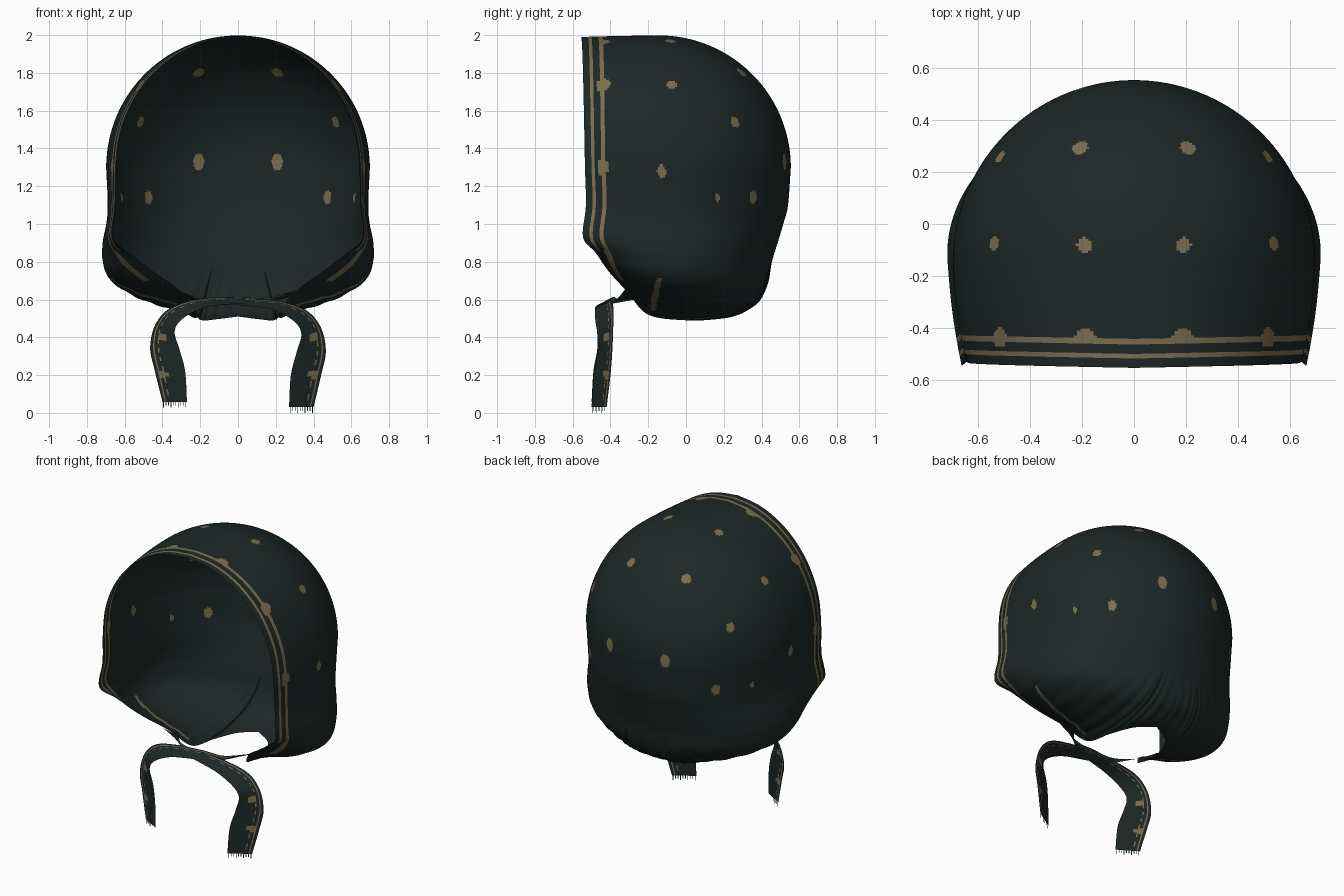
import bpy, math
from mathutils import Vector as V

if "Cube" in bpy.data.objects:
    bpy.data.objects.remove(bpy.data.objects["Cube"])


def material(name, rgb):
    m = bpy.data.materials.new(name)
    m.diffuse_color = (*rgb, 1)
    m.use_nodes = True
    m.node_tree.nodes["Principled BSDF"].inputs["Base Color"].default_value = m.diffuse_color
    return m


MATS = [material("dark_green_cloth", (0.0125, 0.0205, 0.020)),
        material("dull_gold_print", (0.20, 0.155, 0.080))]


def make_object(name, verts, faces, ids):
    me = bpy.data.meshes.new(name)
    me.from_pydata(verts, [], faces)
    for m in MATS:
        me.materials.append(m)
    me.polygons.foreach_set("material_index", ids)
    me.polygons.foreach_set("use_smooth", [True] * len(faces))
    me.validate()
    ob = bpy.data.objects.new(name, me)
    bpy.context.collection.objects.link(ob)
    return ob


def at_distances(pts, dists):
    """Points of a polyline at given distances along it."""
    acc = [0]
    for a, b in zip(pts, pts[1:]):
        acc.append(acc[-1] + (b - a).length)
    total, out, i = acc[-1], [], 0
    for d in dists(total):
        while i < len(pts) - 2 and acc[i + 1] < d:
            i += 1
        out.append(pts[i].lerp(pts[i + 1], (d - acc[i]) / max(acc[i + 1] - acc[i], 1e-9)))
    return out


def spline(ctrl, n, even=True):
    """Catmull-Rom curve through control points."""
    c = [V(p) for p in ctrl]
    c = [2 * c[0] - c[1]] + c + [2 * c[-1] - c[-2]]
    pts = []
    for i in range(1, len(c) - 2):
        a, b, d, e = c[i - 1:i + 3]
        for k in range(20):
            t = k / 20
            pts.append(0.5 * (2 * b + (d - a) * t + (2 * a - 5 * b + 4 * d - e) * t * t
                              + (3 * b - a - 3 * d + e) * t ** 3))
    pts.append(c[-2])
    if even:
        return at_distances(pts, lambda L: [L * k / n for k in range(n + 1)])
    return [pts[round(k * (len(pts) - 1) / n)] for k in range(n + 1)]


# ---- head covering: half-cylinder front, round back, gathered neck ----
C = V((0, -0.1, 1.2))
Y0 = -0.15
LOW = spline([(0.08, 0.0, 0.465), (0.28, 0.24, 0.50), (0.45, 0.34, 0.55), (0.58, 0.395, 0.60),
              (0.705, 0.435, 0.69), (0.735, 0.455, 0.80), (0.722, 0.485, 0.90), (0.697, 0.515, 1.0),
              (0.69, 0.54, 1.1), (0.70, 0.555, 1.3)], 180, False)
TABLE, j = [], 0
for k in range(201):  # even heights, for quick lookup
    z = 0.465 + 0.835 * k / 200
    while j < len(LOW) - 2 and LOW[j + 1].z < z:
        j += 1
    TABLE.append(LOW[j].lerp(LOW[j + 1], (z - LOW[j].z) / (LOW[j + 1].z - LOW[j].z)))


def inside(p):
    if p.z >= 2 or p.z <= 0.465:
        return False
    if p.z > 1.3:
        f = math.sqrt(1 - ((p.z - 1.3) / 0.7) ** 2)
        w, b = 0.70 * f, 0.705 * f
    else:
        q = (p.z - 0.465) / 0.835 * 200
        i = min(int(q), 199)
        r = TABLE[i].lerp(TABLE[i + 1], q - i)
        w, b = r.x, r.y - Y0
    d = p.y - Y0
    if d > 0:
        return (p.x / w) ** 2 + (d / b) ** 2 < 1
    return abs(p.x) < w * (1 - 0.06 * (d / 0.4) ** 2)


def surface(direction):
    lo, hi = 0.0, 1.6
    for _ in range(18):
        mid = (lo + hi) / 2
        if inside(C + direction * mid):
            lo = mid
        else:
            hi = mid
    return C + direction * lo


# hem: over the forehead, down the cheek, then round the nape
hem_ctrl = [(0.642 * math.sin(a), -0.555 + 0.02 * (a / 1.57), 1.3 + 0.69 * math.cos(a))
            for a in [math.pi / 2 * k / 6 for k in range(7)]]
hem_ctrl += [(0.648, -0.53, 1.1), (0.662, -0.545, 0.93), (0.58, -0.48, 0.85), (0.45, -0.41, 0.75),
             (0.30, -0.31, 0.64), (0.21, -0.20, 0.52), (0.19, 0.0, 0.49), (0.12, 0.15, 0.495),
             (0, 0.22, 0.51)]
N, ROWS = 200, 165
hem = spline(hem_ctrl, N)
POLE = V((0, 1, 0.08)).normalized()
BANDS = [0, 0.018, 0.036, 0.054, 0.072, 0.09, 0.112]


def row_distances(L):
    n = ROWS - len(BANDS)
    return BANDS + [0.112 + (L - 0.112) * k / n for k in range(1, n + 1)]


columns = []
for i, e in enumerate(hem):
    d0 = (e - C).normalized()
    ang = d0.angle(POLE)
    off = e - surface(d0)
    pts = []
    for k in range(121):
        s = k / 120
        d = (d0 * math.sin((1 - s) * ang) + POLE * math.sin(s * ang)) / math.sin(ang)
        p = surface(d) + off * (1 - s) ** 7
        # soft gathers above the neck
        g = max(0, min(1, (0.8 - p.z) / 0.3)) * min(1, s * 8)
        p += d * 0.004 * g * math.sin(i * 0.8)
        pts.append(p)
    columns.append(at_distances(pts, row_distances))

full = columns + [[V((-p.x, p.y, p.z)) for p in c] for c in columns[-2:0:-1]]
M = len(full)
verts = [p for c in full for p in c]
faces = [(i * ROWS + k, ((i + 1) % M) * ROWS + k, ((i + 1) % M) * ROWS + k + 1, i * ROWS + k + 1)
         for i in range(M) for k in range(ROWS - 1)]

# printed spots: position on one side, radius, sideways narrowing
SPOTS = [((0.195, -0.08, 1.98), 0.029, 1), ((0.54, -0.075, 1.74), 0.028, 1),
         ((0.70, -0.13, 1.28), 0.034, 2), ((0.21, 0.30, 1.81), 0.031, 1),
         ((0.53, 0.27, 1.55), 0.032, 1.6), ((0.21, 0.53, 1.33), 0.045, 2.2),
         ((0.48, 0.36, 1.14), 0.036, 1.8), ((0.62, 0.17, 1.14), 0.022, 3),
         ((0.19, -0.445, 1.97), 0.042, 1), ((0.53, -0.445, 1.75), 0.042, 1),
         ((0.67, -0.445, 1.30), 0.042, 1)]
SPOTS = [(surface((V(p) - C).normalized()), r * r, k) for p, r, k in SPOTS]
ids = []
for n, f in enumerate(faces):
    c = (verts[f[0]] + verts[f[1]] + verts[f[2]] + verts[f[3]]) / 4
    c.x = abs(c.x)
    row = n % (ROWS - 1)
    if c.z > 0.86:
        stripe = row in (2, 5) and c.y < -0.3
    else:  # broader patch on the cheek
        stripe = row in (4, 5) and c.z > 0.70 and c.y < -0.3
    streak = 0.54 < c.z < 0.71 and abs(c.y + 0.16 - 0.2 * (c.z - 0.63)) < 0.016 and c.x > 0.22
    spot = False
    for p, r2, k in SPOTS:
        d = c - p
        if (d.x * d.x + d.y * d.y) * k + d.z * d.z < r2 and c.y > -0.465:
            spot = True
    ids.append(int(stripe or streak or spot))
make_object("head_covering", verts, faces, ids)

# ---- ties: ribbons crossing under the chin, hanging at each side ----
OUTER = [(-0.34, -0.32, 0.65), (-0.15, -0.36, 0.60), (0, -0.38, 0.605), (0.2, -0.395, 0.595),
         (0.35, -0.385, 0.55), (0.435, -0.385, 0.46), (0.465, -0.39, 0.33), (0.44, -0.40, 0.20),
         (0.40, -0.42, 0.03)]
INNER = [(-0.26, -0.27, 0.60), (-0.12, -0.41, 0.575), (0, -0.45, 0.57), (0.17, -0.48, 0.55),
         (0.29, -0.48, 0.49), (0.335, -0.47, 0.42), (0.31, -0.47, 0.32), (0.28, -0.49, 0.20),
         (0.27, -0.50, 0.03)]
ACROSS = [0, 0.1, 0.15, 0.26, 0.31, 0.45, 0.6, 0.75, 0.9, 1]
for side, name in ((1, "right"), (-1, "left")):
    n, w = 120, len(ACROSS)
    a, b = spline(OUTER, n, False), spline(INNER, n, False)
    verts, faces, ids = [], [], []
    for i in range(n + 1):
        for t in ACROSS:
            p = a[i].lerp(b[i], t)
            p.z += 0.008 + 0.02 * (i / n) ** 3 if side < 0 else 0
            p.x *= side
            verts.append(p)
    for i in range(n):
        for k in range(w - 1):
            f = (i * w + k, i * w + k + 1, (i + 1) * w + k + 1, (i + 1) * w + k)
            c = (verts[f[0]] + verts[f[2]]) / 2
            spot = any(math.hypot(abs(c.x) - x, c.z - z) < 0.022 for x, z in ((0.40, 0.40), (0.395, 0.20)))
            faces.append(f)
            ids.append(int(k == 1 or (k == 3 and i % 6 < 3) or spot))
    make_object(name + "_tie", verts, faces, ids)

    # loose threads at the ribbon end
    fv, ff = [], []
    lo, hi = verts[-w], verts[-1]
    for k in range(10):
        p = lo.lerp(hi, (k + 0.3) / 10)
        q = p + (hi - lo) * 0.03
        drop = V((0, 0, -0.03 if k % 3 == 0 else -0.02))
        m = len(fv)
        fv += [p, q, q + drop, p + drop]
        ff.append((m, m + 1, m + 2, m + 3))
    make_object(name + "_fringe", fv, ff, [0] * len(ff))
